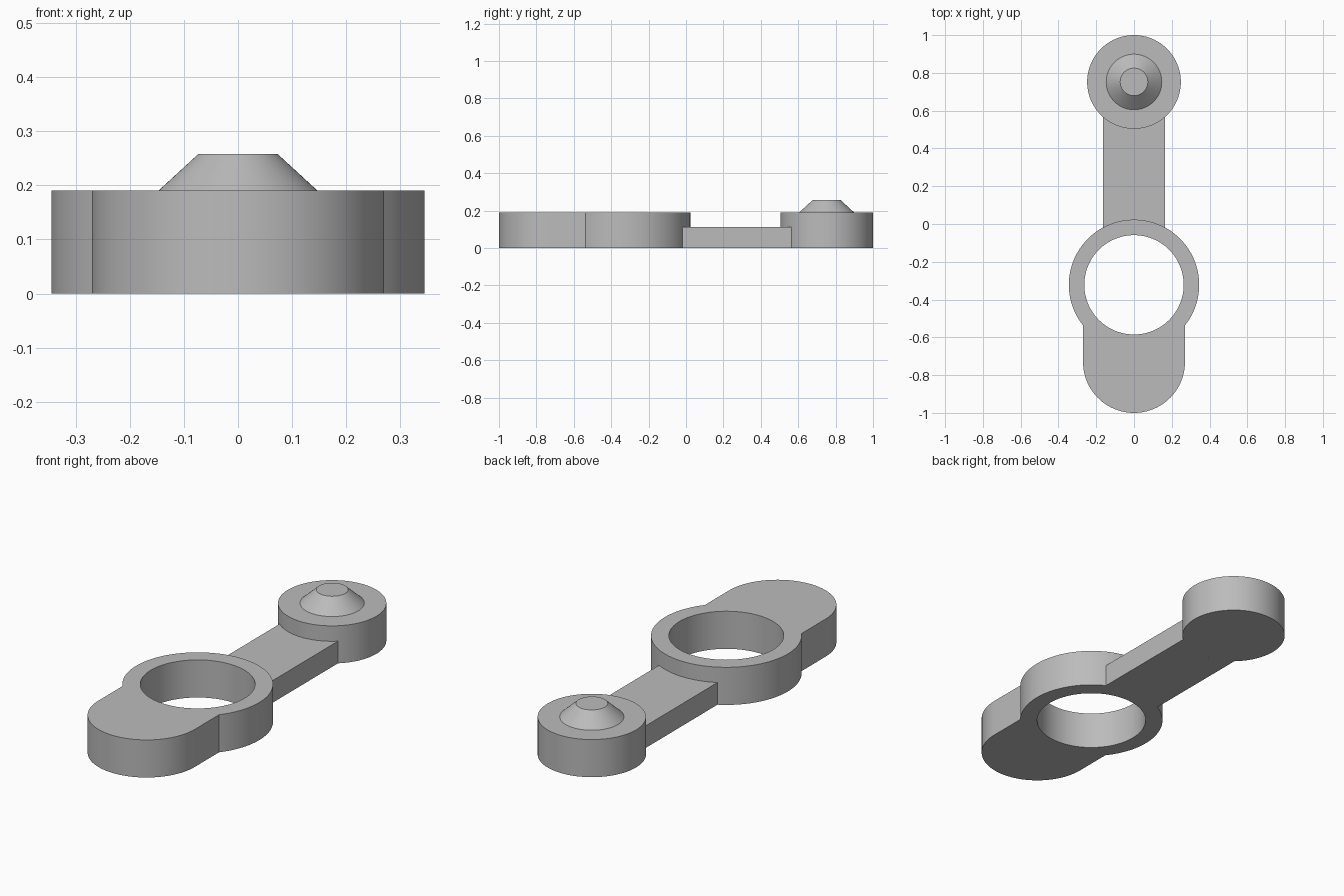
import bpy
import bmesh
from math import sin, cos, asin, acos, pi, radians

cube = bpy.data.objects.get("Cube")
if cube:
    bpy.data.objects.remove(cube)

grey = bpy.data.materials.new("plain grey")
grey.use_nodes = True
COLOUR = (0.5, 0.5, 0.5, 1)
grey.diffuse_color = COLOUR
grey.node_tree.nodes["Principled BSDF"].inputs["Base Color"].default_value = COLOUR

SEGMENTS = 96
HEIGHT = 0.19
RING_Y, RING_R, HOLE_R = -0.322, 0.345, 0.263
TAB_R = 0.27
DISC_Y, DISC_R = 0.752, 0.248
ARM_HALF, ARM_HEIGHT = 0.163, 0.112


def arc(cy, r, start, end, steps):
    """Points along an arc centred on x = 0."""
    angles = [start + (end - start) * i / steps for i in range(steps + 1)]
    return [(r * cos(a), cy + r * sin(a)) for a in angles]


def circle(cy, r):
    return arc(cy, r, 0, 2 * pi, SEGMENTS)[:-1]


def finish(name, bm):
    bmesh.ops.recalc_face_normals(bm, faces=bm.faces)
    mesh = bpy.data.meshes.new(name)
    bm.to_mesh(mesh)
    bm.free()
    mesh.materials.append(grey)
    obj = bpy.data.objects.new(name, mesh)
    bpy.context.collection.objects.link(obj)
    bpy.ops.object.select_all(action='DESELECT')
    obj.select_set(True)
    bpy.context.view_layer.objects.active = obj
    bpy.ops.object.shade_smooth_by_angle(angle=radians(30))
    return obj


def plate(name, height, *loops):
    """Extrude a flat outline, with optional hole loops, up from z = 0."""
    bm = bmesh.new()
    for loop in loops:
        verts = [bm.verts.new((x, y, 0)) for x, y in loop]
        for a, b in zip(verts, verts[1:] + verts[:1]):
            bm.edges.new((a, b))
    bmesh.ops.triangle_fill(bm, edges=bm.edges[:], use_beauty=True)
    result = bmesh.ops.extrude_face_region(bm, geom=bm.faces[:], use_keep_orig=True)
    top = [v for v in result["geom"] if isinstance(v, bmesh.types.BMVert)]
    bmesh.ops.translate(bm, verts=top, vec=(0, 0, height))
    return finish(name, bm)


def turned(name, cy, profile):
    """Stack rings of the given (radius, z) profile and cap both ends."""
    bm = bmesh.new()
    rings = [[bm.verts.new((x, y, z)) for x, y in circle(cy, r)] for r, z in profile]
    for low, high in zip(rings, rings[1:]):
        for i in range(SEGMENTS):
            j = (i + 1) % SEGMENTS
            bm.faces.new((low[i], low[j], high[j], high[i]))
    bm.faces.new(rings[0])
    bm.faces.new(rings[-1])
    return finish(name, bm)


# Ring joined to a rounded tab at the front
meet = acos(TAB_R / RING_R)
ring_edge = arc(RING_Y, RING_R, -meet, pi + meet, SEGMENTS)
tab_edge = arc(-1 + TAB_R, TAB_R, pi, 2 * pi, SEGMENTS // 2)
plate("ring_with_tab", HEIGHT, ring_edge + tab_edge, circle(RING_Y, HOLE_R))

# Low arm whose ends are cut to fit the ring and the disc
near = asin(ARM_HALF / RING_R)
far = asin(ARM_HALF / DISC_R)
near_edge = arc(RING_Y, RING_R, pi / 2 + near, pi / 2 - near, 16)
far_edge = arc(DISC_Y, DISC_R, -pi / 2 + far, -pi / 2 - far, 16)
plate("connecting_arm", ARM_HEIGHT, near_edge + far_edge)

# Rear disc with a tapered stud on top
turned("rear_disc_and_stud", DISC_Y, [
    (DISC_R, 0), (DISC_R, HEIGHT), (0.147, HEIGHT), (0.073, 0.258)])
